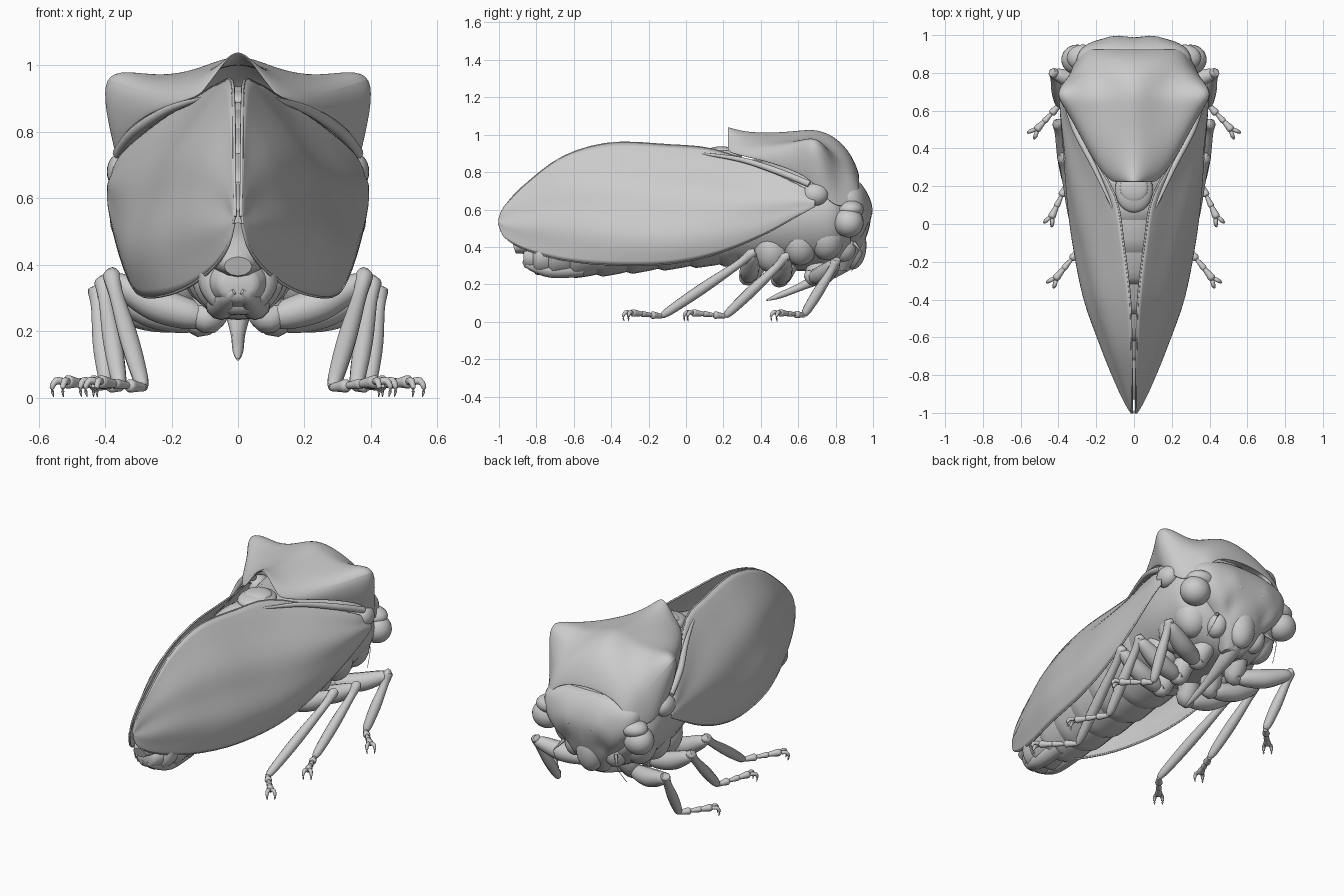
import bpy, math
from mathutils import Vector

if "Cube" in bpy.data.objects:
    bpy.data.objects.remove(bpy.data.objects["Cube"])

def finish(name, verts, faces, mirror=False, subsurf=0, solid=0):
    me = bpy.data.meshes.new(name)
    me.from_pydata([tuple(v) for v in verts], [], faces)
    me.validate()
    ob = bpy.data.objects.new(name, me)
    bpy.context.collection.objects.link(ob)
    if mirror:
        ob.modifiers.new("Mirror", 'MIRROR').use_mirror_merge = False
    if solid:
        m = ob.modifiers.new("Solid", 'SOLIDIFY')
        m.thickness, m.offset = solid, 0
    if subsurf:
        m = ob.modifiers.new("Sub", 'SUBSURF')
        m.levels = m.render_levels = subsurf
    bpy.ops.object.select_all(action='DESELECT')
    ob.select_set(True)
    bpy.context.view_layer.objects.active = ob
    bpy.ops.object.shade_smooth_by_angle(angle=math.radians(50))
    return ob

def loft(name, rings, closed=True, caps=True, **kw):
    n = len(rings[0])
    verts = [p for r in rings for p in r]
    faces = []
    for i in range(len(rings) - 1):
        for j in range(n if closed else n - 1):
            k = (j + 1) % n
            faces.append((i*n + j, i*n + k, (i+1)*n + k, (i+1)*n + j))
    if caps and closed:
        faces += [tuple(range(n))[::-1], tuple(range((len(rings)-1)*n, len(rings)*n))]
    return finish(name, verts, faces, **kw)

def spline(rows, t):
    """Smooth interpolation through rows of numbers, t in 0..1"""
    f = t * (len(rows) - 1)
    i = min(int(f), len(rows) - 2)
    f -= i
    g = lambda k: rows[max(0, min(len(rows) - 1, k))]
    return [0.5*(2*b + (c-a)*f + (2*a-5*b+4*c-d)*f*f + (3*b-a-3*c+d)*f**3)
            for a, b, c, d in zip(g(i-1), g(i), g(i+1), g(i+2))]

def limb(name, pts, mirror=True, steps=5, sides=12, flat=1.0):
    """Round tapering tube through (x, y, z, radius) points"""
    N = (len(pts) - 1) * steps
    s = [spline(pts, i / N) for i in range(N + 1)]
    rings = []
    for i, p in enumerate(s):
        d = Vector(s[min(i+1, N)][:3]) - Vector(s[max(i-1, 0)][:3])
        q = d.to_track_quat('Z', 'Y')
        r = max(p[3], .0015)
        rings.append([Vector(p[:3]) + q @ Vector((flat*r*math.cos(a), r*math.sin(a), 0))
                      for a in (2*math.pi*k/sides for k in range(sides))])
    return loft(name, rings, mirror=mirror)

def ball(name, c, r, mirror=False):
    rings = [[(c[0] + r[0]*math.sin(t)*math.cos(a), c[1] + r[1]*math.sin(t)*math.sin(a),
               c[2] - r[2]*math.cos(t)) for a in (2*math.pi*k/24 for k in range(24))]
             for t in (.03 + (math.pi - .06)*i/14 for i in range(15))]
    return loft(name, rings, mirror=mirror)

def oval(y, hw, top, bot, n=32):
    cz, h = (top + bot)/2, (top - bot)/2
    return [(hw*math.cos(a), y, cz + h*math.sin(a)) for a in (2*math.pi*k/n for k in range(n))]

# horned pronotum shield: y, then half profile from ridge to lower edge
prof = [
    (.22, 0, 1.045, .03, 1.025, .06, .98, .09, .94, .115, .905),
    (.30, 0, 1.02, .06, .99, .12, .95, .17, .915, .19, .885),
    (.45, 0, 1.01, .09, .985, .18, .955, .27, .92, .275, .85),
    (.60, 0, 1.03, .11, .985, .22, .955, .37, .97, .34, .79),
    (.67, 0, 1.04, .11, .985, .25, .96, .445, 1.015, .36, .74),
    (.73, 0, 1.03, .11, .975, .24, .92, .425, 1.005, .355, .67),
    (.80, 0, .99, .11, .955, .22, .88, .31, .82, .34, .60),
    (.88, 0, .90, .11, .885, .2, .84, .27, .77, .30, .62),
    (.925, 0, .78, .1, .77, .17, .75, .24, .70, .26, .62)]
rings = []
for p in prof:
    h = [(p[k], p[0], p[k+1]) for k in range(1, 11, 2)]
    rings.append([(-x, y, z) for x, y, z in h[:0:-1]] + h)
loft("pronotum", rings, closed=False, subsurf=3, solid=.012)

# thorax under the shield
tab = [(.1, .2, .86, .36), (.3, .27, .87, .3), (.5, .33, .86, .28), (.68, .35, .88, .27),
       (.8, .335, .85, .29), (.88, .25, .78, .36)]
loft("thorax", [oval(*spline(tab, i/20)) for i in range(21)])

# overlapping abdomen segments
tab = [(.3, .25, .87, .30), (.1, .25, .89, .295), (-.15, .235, .82, .275), (-.4, .2, .7, .25),
       (-.62, .155, .57, .238), (-.78, .115, .46, .25), (-.87, .05, .38, .30)]
for s in range(9):
    rr = []
    for k, g in enumerate((-.008, -.003, .0, .003, .005, -.008)):
        y, w, t, b = spline(tab, min(1, (s + k/5) / 9))
        rr.append(oval(y, w + g, t + g, b - g))
    loft("abdomen_segment", rr)
# tail parts
limb("tail_tube", [(0, -.70, .46, .07), (0, -.82, .425, .065), (0, -.92, .395, .03)], mirror=False, flat=1.4)
limb("tail_valve", [(.05, -.55, .29, .05), (.05, -.72, .28, .045), (.03, -.83, .305, .03), (.01, -.87, .32, .008)])

# scutellum between the wing bases
ball("scutellum", (0, .18, .89), (.1, .12, .04))
ball("scutellum_plate", (0, .19, .915), (.075, .075, .022))

# folded tent-like wings: y, top z, bottom z, inner x, outer x
W = [(.69, .67, .62, .365, .39), (.6, .73, .57, .35, .39), (.4, .825, .46, .24, .375),
     (.15, .92, .36, .10, .352), (-.1, .945, .31, .055, .318), (-.4, .955, .305, .02, .26),
     (-.65, .885, .33, .013, .172), (-.85, .74, .385, .011, .088), (-.965, .62, .45, .01, .035),
     (-1.0, .545, .525, .008, .013)]
def wing_point(u, v):
    y, t, b, xi, xo = spline(W, u)
    z = t + (b - t)*v
    bulge = math.sin(v * .64 * math.pi) ** .95
    fold = .007*math.sin(math.pi*u)*math.sin(math.pi*v)*(math.sin(v*13 + u*7) + .6*math.sin(u*14 - v*5))
    return (xi + (xo - xi)*bulge + fold, y, z)
loft("wing", [[wing_point(u/60, v/28) for v in range(29)] for u in range(61)],
     closed=False, mirror=True, solid=.008)
# wing rim, folded inner strip and hinge
for v in (0, 1):
    limb("wing_rim", [(*wing_point(i/30, v), .005) for i in range(31)], steps=1, sides=8)
limb("wing_fold", [(.36, .66, .735, .018), (.31, .5, .80, .018), (.21, .3, .865, .014), (.11, .08, .90, .006)])
ball("wing_hinge", (.345, .69, .68), (.05, .07, .06), mirror=True)

# head: z, half width, back y, front y
tab = [(.27, .06, .78, .86), (.33, .10, .75, .905), (.42, .16, .72, .95), (.50, .24, .7, .98),
       (.58, .29, .7, .988), (.66, .305, .69, .975), (.71, .28, .68, .955), (.745, .2, .68, .93)]
rings = []
for i in range(25):
    z, w, yb, yf = spline(tab, i/24)
    r = []
    for k in range(48):
        c, s = math.cos(math.pi*k/24), math.sin(math.pi*k/24)
        p = lambda q: math.copysign(abs(q)**.65, q)
        x, y = w*p(c), (yb + yf)/2 + (yf - yb)/2*p(s)
        if s > 0:   # brow bumps and dents beside the face plate
            y += .014*math.exp(-((abs(x) - .1)/.05)**2 - ((z - .62)/.07)**2)
            y -= .02*math.exp(-((abs(x) - .11)/.04)**2 - ((z - .47)/.06)**2)
        r.append((x, y, z))
    rings.append(r)
loft("head", rings)
ball("eye", (.30, .87, .53), (.085, .08, .08), mirror=True)
ball("brow", (.27, .88, .60), (.085, .07, .05), mirror=True)
ball("ocellus", (.08, .983, .58), (.012, .014, .012), mirror=True)
ball("face_plate", (0, .89, .41), (.085, .075, .13))
ball("cheek", (.13, .84, .40), (.06, .07, .08), mirror=True)
limb("antenna", [(.17, .9, .42, .012), (.19, .925, .39, .006), (.21, .94, .36, .002), (.23, .885, .27, .001)], sides=6)
limb("beak", [(0, .87, .33, .05), (0, .76, .26, .04), (0, .62, .19, .022), (0, .5, .14, .016), (0, .43, .115, .004)], mirror=False)

# side plates above the legs
for x, y, z in ((.22, .75, .46), (.21, .61, .43), (.18, .46, .39)):
    ball("side_plate", (x, y, z), (.10, .10, .13), mirror=True)

# legs: hip, knee, ankle, toe
legs = {"front_leg": ((.13, .68, .24), (.425, .80, .31), (.395, .63, .035), (.52, .495)),
        "middle_leg": ((.11, .50, .23), (.405, .53, .335), (.355, .21, .03), (.44, .03)),
        "rear_leg": ((.09, .33, .24), (.38, .35, .355), (.285, -.13, .03), (.42, -.295))}
for name, (hip, knee, ankle, toe) in legs.items():
    H, K, A = Vector(hip), Vector(knee), Vector(ankle)
    limb(name + "_coxa", [(hip[0] - .03, hip[1] + .06, .36, .06), (hip[0] - .01, hip[1] + .03, .29, .06), (*hip, .05), (*(H.lerp(K, .15)), .03)])
    limb(name + "_femur", [(*(H.lerp(K, t) - Vector((0, 0, dz))), r) for t, r, dz in
                           ((.02, .028, 0), (.2, .046, .012), (.55, .052, .02), (.9, .036, .005), (1.03, .015, 0))])
    limb(name + "_tibia", [(*(H.lerp(K, .97)), .02), (*(K + Vector((0, 0, .01))), .027), (*K.lerp(A, .15), .022),
                           (*K.lerp(A, .55), .029), (*K.lerp(A, .9), .024), (*A, .014)])
    # three-jointed foot with two claws
    T = Vector((*toe, .048))
    d = (T - A).normalized()
    side = Vector((-d.y, d.x, 0))
    for a, b, r in ((0, .36, .02), (.33, .68, .016), (.63, 1.0, .02)):
        P, Q = A.lerp(T, a), A.lerp(T, b)
        limb(name + "_foot", [(*P, r*.6), (*P.lerp(Q, .5), r*.85), (*P.lerp(Q, .85), r), (*Q, r*.4)], steps=3, sides=10)
    for s in (-1, 1):
        limb(name + "_claw", [(*(T + side*s*.008), .011), (*(T + d*.022 + side*s*.018), .011),
                              (*(T + d*.035 + side*s*.022 - Vector((0, 0, .022))), .007),
                              (*(T + d*.03 + side*s*.02 - Vector((0, 0, .048))), .0015)], steps=3, sides=8)
